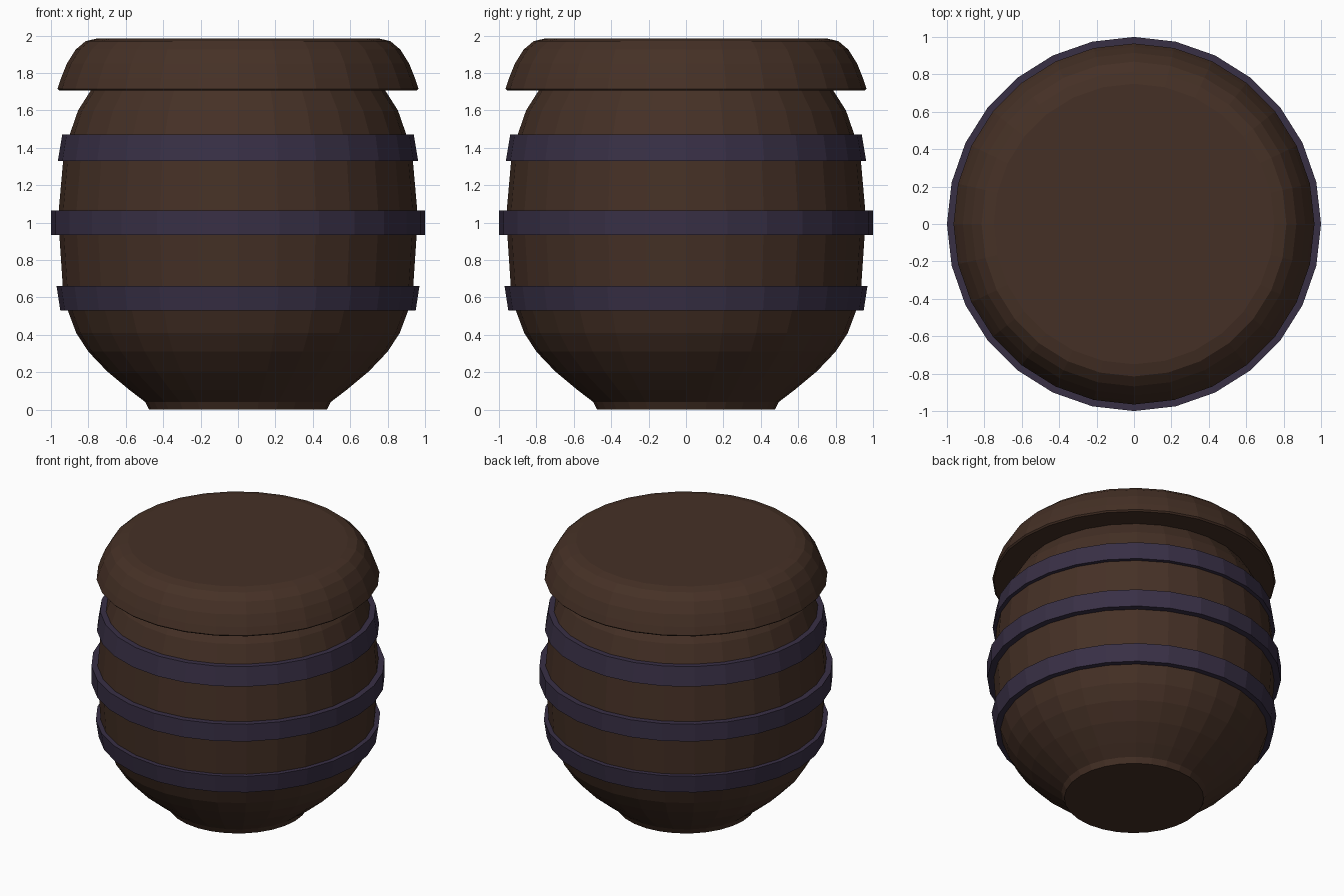
import bpy, bmesh, math

if "Cube" in bpy.data.objects:
    bpy.data.objects.remove(bpy.data.objects["Cube"])

SIDES = 28


def material(name, rgb):
    m = bpy.data.materials.new(name)
    m.diffuse_color = (*rgb, 1)
    m.use_nodes = True
    m.node_tree.nodes["Principled BSDF"].inputs["Base Color"].default_value = m.diffuse_color
    return m


wood = material("dark_brown_wood", (0.060, 0.030, 0.019))
iron = material("violet_grey_iron", (0.040, 0.029, 0.060))


def lathe(name, profile, mat, ring=False):
    """Turn (radius, z) points round z; a ring closes on itself, others get end caps."""
    bm = bmesh.new()
    loops = []
    for r, z in profile:
        loops.append([bm.verts.new((r * math.cos(a), r * math.sin(a), z))
                      for a in (2 * math.pi * i / SIDES for i in range(SIDES))])
    pairs = list(zip(loops, loops[1:]))
    if ring:
        pairs.append((loops[-1], loops[0]))
    else:
        bm.faces.new(loops[0][::-1])
        bm.faces.new(loops[-1])
    for low, high in pairs:
        for i in range(SIDES):
            j = (i + 1) % SIDES
            bm.faces.new((low[i], low[j], high[j], high[i]))
    bmesh.ops.recalc_face_normals(bm, faces=bm.faces)
    mesh = bpy.data.meshes.new(name)
    bm.to_mesh(mesh)
    bm.free()
    mesh.materials.append(mat)
    obj = bpy.data.objects.new(name, mesh)
    bpy.context.collection.objects.link(obj)
    return obj


# Bulging pot body with a small foot
lathe("barrel_body", [
    (0.475, 0.0), (0.495, 0.04), (0.58, 0.105), (0.70, 0.205), (0.80, 0.31),
    (0.865, 0.41), (0.91, 0.53), (0.937, 0.66), (0.955, 0.93), (0.96, 1.0),
    (0.958, 1.07), (0.935, 1.33), (0.90, 1.47), (0.855, 1.60), (0.785, 1.71),
], wood)

# Domed, overhanging lid
lathe("lid", [
    (0.955, 1.705), (0.965, 1.715), (0.947, 1.77), (0.915, 1.85), (0.868, 1.925),
    (0.815, 1.97), (0.75, 1.985),
], wood)

# Three hoops following the slope of the body: bottom z, top z, outer radii
for name, z0, z1, r0, r1 in (("lower_hoop", 0.53, 0.66, 0.95, 0.97),
                             ("middle_hoop", 0.935, 1.065, 1.0, 1.0),
                             ("upper_hoop", 1.33, 1.47, 0.963, 0.94)):
    lathe(name, [(r0 - 0.08, z0), (r0, z0), (r1, z1), (r1 - 0.08, z1)], iron, ring=True)
